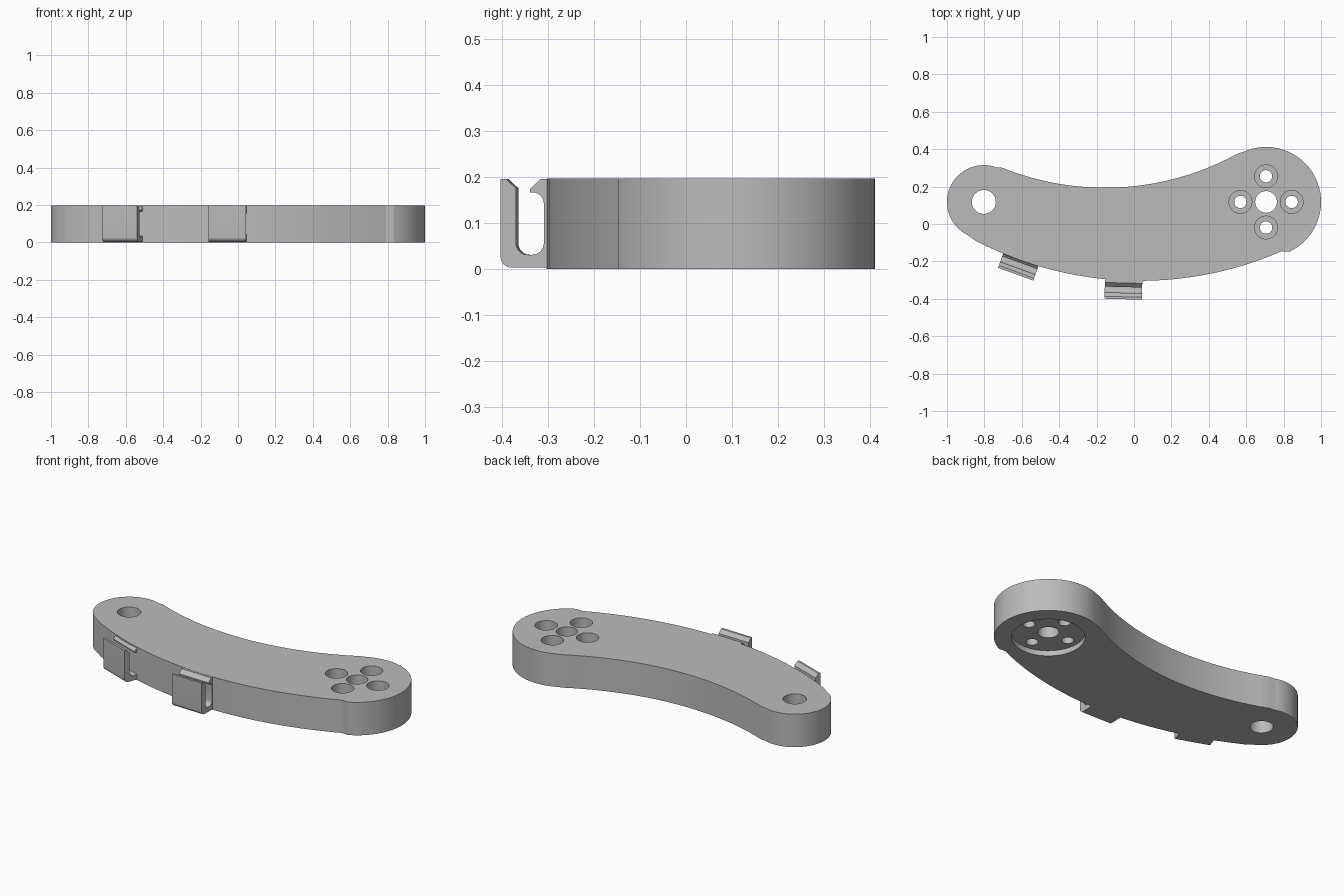
import bpy, bmesh
from math import sin, cos, pi, radians, sqrt
from mathutils import Matrix, Vector

cube = bpy.data.objects.get("Cube")
if cube:
    bpy.data.objects.remove(cube)

HEIGHT = 0.197
LEFT, LEFT_R = (-0.803, 0.118), 0.197
RIGHT, RIGHT_R = (0.706, 0.118), 0.294

grey = bpy.data.materials.new("plain grey")
grey.use_nodes = True
colour = (0.5, 0.5, 0.5, 1)
grey.diffuse_color = colour
grey.node_tree.nodes["Principled BSDF"].inputs["Base Color"].default_value = colour


def arc(centre, radius, start, end, steps):
    """Points along a circular arc, angles in degrees."""
    angles = [radians(start + (end - start) * i / steps) for i in range(steps + 1)]
    return [(centre[0] + radius * cos(a), centre[1] + radius * sin(a)) for a in angles]


def prism(name, points, depth):
    """Extrude a flat outline upward by depth."""
    bm = bmesh.new()
    face = bm.faces.new([bm.verts.new((x, y, 0)) for x, y in points])
    top = bmesh.ops.extrude_face_region(bm, geom=[face])["geom"]
    bmesh.ops.translate(bm, vec=(0, 0, depth),
                        verts=[v for v in top if isinstance(v, bmesh.types.BMVert)])
    bmesh.ops.recalc_face_normals(bm, faces=bm.faces)
    mesh = bpy.data.meshes.new(name)
    bm.to_mesh(mesh)
    bm.free()
    mesh.materials.append(grey)
    obj = bpy.data.objects.new(name, mesh)
    bpy.context.collection.objects.link(obj)
    return obj


def activate(obj):
    bpy.ops.object.select_all(action="DESELECT")
    obj.select_set(True)
    bpy.context.view_layer.objects.active = obj


def bore(target, centre, radius, low, high):
    """Cut a round hole between two heights."""
    cutter = prism("bore_cutter", arc(centre, radius, 0, 352.5, 47), high - low)
    cutter.location.z = low
    cutter.hide_render = True
    bpy.context.view_layer.update()
    activate(target)
    cut = target.modifiers.new("bore", "BOOLEAN")
    cut.operation, cut.solver, cut.object = "DIFFERENCE", "EXACT", cutter
    bpy.ops.object.modifier_apply(modifier=cut.name)
    bpy.data.objects.remove(cutter)


def smooth(obj):
    activate(obj)
    bpy.ops.object.shade_smooth_by_angle(angle=radians(25))


def sweep(x0, x1, middle, lowest, radius, steps=24):
    """Shallow arc hanging below a far centre."""
    xs = [x0 + (x1 - x0) * i / steps for i in range(steps + 1)]
    return [(x, lowest + radius - sqrt(radius ** 2 - (x - middle) ** 2)) for x in xs]


# Curved arm with two rounded ends
outline = (sweep(-0.71, 0.55, -0.155, 0.194, 1.47)
           + arc(RIGHT, RIGHT_R, 114, -65, 36)
           + sweep(0.79, -0.85, 0.03, -0.304, 1.9)
           + arc(LEFT, LEFT_R, 244, 70, 32))
arm = prism("curved_arm", outline, HEIGHT)

# Pivot hole, axle hole, round recess underneath and counterbored screw holes
bore(arm, LEFT, 0.064, -0.1, 0.3)
bore(arm, RIGHT, 0.2, -0.1, 0.032)
bore(arm, RIGHT, 0.058, -0.1, 0.3)
for i in range(4):
    spot = (RIGHT[0] + 0.137 * cos(i * pi / 2), RIGHT[1] + 0.137 * sin(i * pi / 2))
    bore(arm, spot, 0.033, -0.1, 0.3)
    bore(arm, spot, 0.061, 0.08, 0.3)
smooth(arm)

# Cable clip profile: distance inward from the outer face, then height
clip_profile = (
    arc((0.025, 0.028), 0.025, 180, 270, 8)
    + [(0.13, 0.003), (0.13, 0.196), (0.087, 0.196), (0.065, 0.174), (0.065, 0.167)]
    + arc((0.070, 0.142), 0.025, 90, 0, 6)
    + arc((0.069, 0.057), 0.026, 0, -90, 8)
    + arc((0.060, 0.057), 0.026, 270, 180, 8)
    + [(0.034, 0.176), (0.013, 0.196), (0, 0.196)])


def clip(name, x, y, turn):
    width = 0.2
    obj = prism(name, clip_profile, width)
    # Profile axes become inward, up and sideways
    stand = Matrix(((0, 0, 1, -width / 2), (1, 0, 0, 0), (0, 1, 0, 0), (0, 0, 0, 1)))
    obj.data.transform(Matrix.Translation(Vector((x, y, 0)))
                       @ Matrix.Rotation(radians(turn), 4, "Z") @ stand)
    smooth(obj)


clip("middle_cable_clip", -0.058, -0.402, -1.5)
clip("end_cable_clip", -0.633, -0.268, -20)
